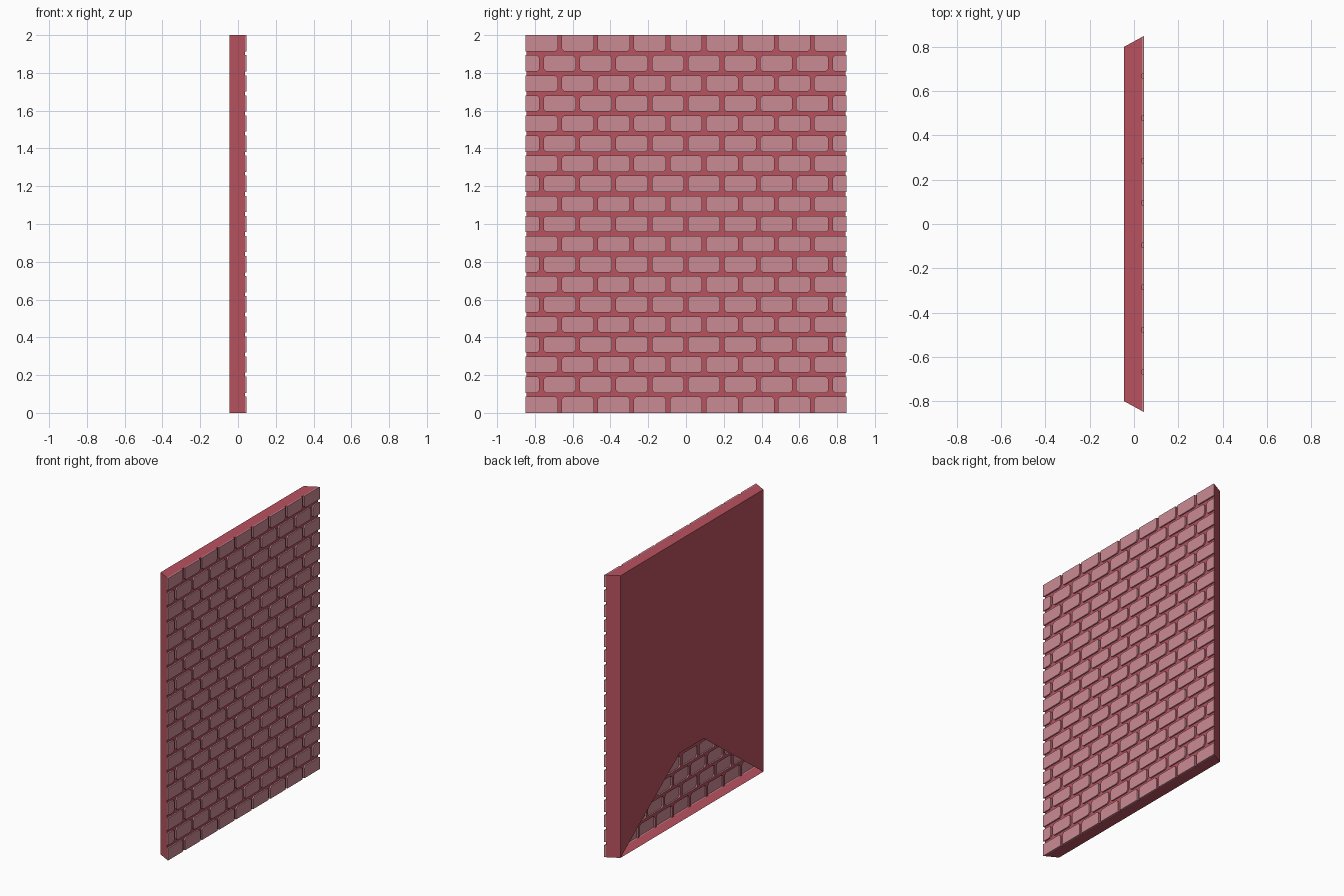
import bpy, bmesh
from mathutils import Vector

if "Cube" in bpy.data.objects:
    bpy.data.objects.remove(bpy.data.objects["Cube"])

XB, XM, XF = -0.046, 0.036, 0.046      # back, mortar and brick planes
H, ROWS, COLS, GAP, CUT = 2.0, 19, 9, 0.02, 0.014
W = 0.85
PZ = (H + GAP) / ROWS
PY = (2 * W + GAP) / COLS


def edge(x):
    """Half width of the tapered wall at depth x."""
    return 0.80 + 0.05 * (x - XB) / (XF - XB)


def material(name, rgb):
    m = bpy.data.materials.new(name)
    m.diffuse_color = (*rgb, 1)
    m.use_nodes = True
    m.node_tree.nodes["Principled BSDF"].inputs["Base Color"].default_value = m.diffuse_color
    return m


def face(bm, pts, out):
    """Add a flat face whose normal points along 'out'."""
    f = bm.faces.new([bm.verts.new(p) for p in pts])
    f.normal_update()
    if f.normal.dot(Vector(out)) < 0:
        f.normal_flip()


def finish(bm, name, mat):
    bmesh.ops.remove_doubles(bm, verts=bm.verts, dist=1e-5)
    me = bpy.data.meshes.new(name)
    bm.to_mesh(me)
    bm.free()
    me.materials.append(mat)
    bpy.context.collection.objects.link(bpy.data.objects.new(name, me))


def at(x, y, z):
    """Point on plane x; the outer ends follow the tapered side."""
    if abs(y) > W - 1e-4:
        y = edge(x) if y > 0 else -edge(x)
    return (x, y, z)


def spans(row):
    """Running bond: full bricks, or shifted by half with half bricks at the ends."""
    shift = 0 if row % 2 == 0 else -PY / 2
    for i in range(COLS + row % 2):
        a = -W + shift + i * PY
        yield max(a, -W), min(a + PY - GAP, W)


shell, bricks = bmesh.new(), bmesh.new()
eb, em = edge(XB), edge(XM)

# Tapered sides, top and bottom of the hollow panel
for s in (-1, 1):
    face(shell, [(XB, s*eb, 0), (XM, s*em, 0), (XM, s*em, H), (XB, s*eb, H)], (0, s, 0))
for z, d in ((0, -1), (H, 1)):
    face(shell, [(XB, -eb, z), (XM, -em, z), (XM, em, z), (XB, eb, z)], (0, 0, d))

# Back with the open trapezoid at its foot
ny, nz = 0.135, 0.49
face(shell, [(XB, -ny, nz), (XB, ny, nz), (XB, eb, H), (XB, -eb, H)], (-1, 0, 0))
for s in (-1, 1):
    face(shell, [(XB, s*eb, 0), (XB, s*ny, nz), (XB, s*eb, H)], (-1, 0, 0))

for r in range(ROWS):
    z0 = r * PZ
    z1 = z0 + PZ - GAP
    row = list(spans(r))
    # Horizontal mortar joint above the row
    if r < ROWS - 1:
        face(shell, [at(XM, -W, z1), at(XM, W, z1),
                     at(XM, W, z1 + GAP), at(XM, -W, z1 + GAP)], (1, 0, 0))
    # Vertical mortar joints
    for (_, a), (b, _) in zip(row, row[1:]):
        face(shell, [(XM, a, z0), (XM, b, z0), (XM, b, z1), (XM, a, z1)], (1, 0, 0))
    # Raised bricks, open at the back, with clipped inner corners
    for y0, y1 in row:
        outline = []
        for y, z, sy, sz, along_y in ((y0, z0, 1, 1, False), (y1, z0, -1, 1, True),
                                      (y1, z1, -1, -1, False), (y0, z1, 1, -1, True)):
            if abs(y) > W - 1e-4 or z < 1e-4 or z > H - 1e-4:
                outline.append((y, z))
                continue
            pair = [(y, z + sz * CUT), (y + sy * CUT, z)]
            face(shell, [(XM, y, z)] + [(XM, *p) for p in pair], (1, 0, 0))
            outline += pair[::-1] if along_y else pair
        face(bricks, [at(XF, *p) for p in outline], (1, 0, 0))
        for p, q in zip(outline, outline[1:] + outline[:1]):
            face(bricks, [at(XM, *p), at(XM, *q), at(XF, *q), at(XF, *p)],
                 (0, q[1] - p[1], p[0] - q[0]))

finish(shell, "wall_panel", material("mortar red", (0.49, 0.085, 0.115)))
finish(bricks, "bricks", material("brick pink", (0.60, 0.26, 0.30)))
